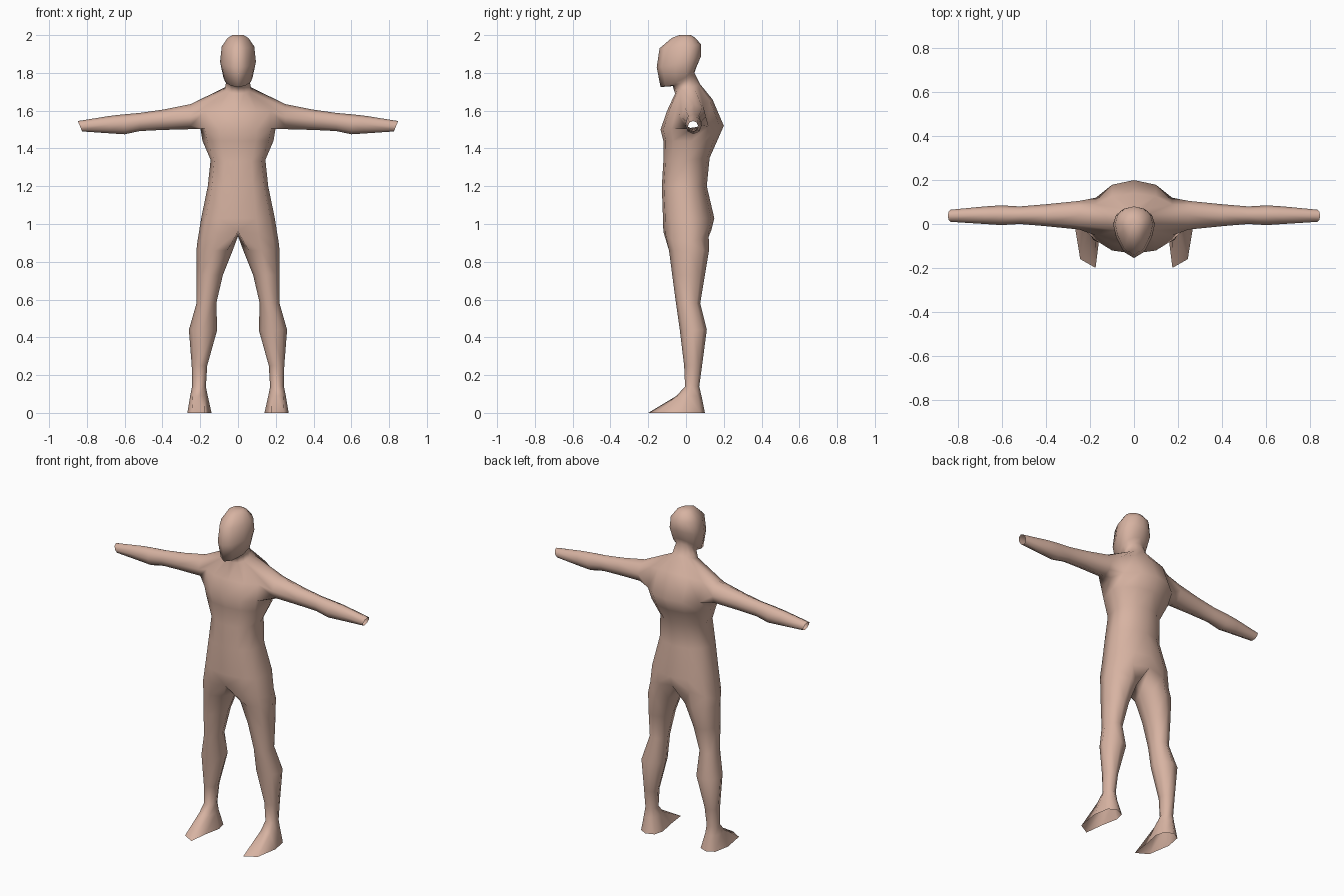
import bpy, bmesh
from math import sin, cos, radians

if "Cube" in bpy.data.objects:
    bpy.data.objects.remove(bpy.data.objects["Cube"])

bm = bmesh.new()


def half_ring(zf, zb, w, yf, yb, yc, e=0.6, drop=0.0, skip=()):
    """Half cross-section from front centre (0) round the side (3) to back centre (6)."""
    out = []
    for i in range(7):
        a = radians(-90 + 30 * i)
        s, c = sin(a), cos(a)
        y = yc + (yf - yc) * abs(s) ** e if s < 0 else yc + (yb - yc) * s
        z = zf + (zb - zf) * (s + 1) / 2 - drop * c * c
        x = 0 if i in (0, 6) else w * c
        out.append(None if i in skip else bm.verts.new((x, y, z)))
    return out


def bridge(a, b, closed=False):
    """Quads between two rings; gaps (None) stay open."""
    n = len(a)
    for i in range(n if closed else n - 1):
        q = (a[i], a[(i + 1) % n], b[(i + 1) % n], b[i])
        if None not in q:
            bm.faces.new(q)


# Torso, hip to armpit
torso = [half_ring(*r) for r in (
    (0.96, 0.97, 0.215, -0.12, 0.135, 0.02, 0.6, 0.06),
    (1.03, 1.03, 0.195, -0.122, 0.15, 0.02),
    (1.20, 1.20, 0.16, -0.128, 0.11, 0.0),
    (1.33, 1.35, 0.145, -0.12, 0.125, 0.01),
    (1.44, 1.44, 0.188, -0.12, 0.165, 0.03),
    (1.50, 1.52, 0.20, -0.135, 0.20, 0.04))]
for a, b in zip(torso, torso[1:]):
    bridge(a, b)
hip, chest = torso[0], torso[-1]

# Shoulders, left open at the side for the arm
mid = half_ring(1.60, 1.66, 0.20, -0.10, 0.14, 0.04, 0.6, 0.02, (3,))
neck = half_ring(1.69, 1.74, 0.07, -0.058, 0.075, 0.01, 0.8)
bridge(chest, mid)
bridge(mid, neck)

# Neck and head
prev = neck
for r in ((1.73, 1.80, 0.06, -0.07, 0.045, 0.0),
          (1.725, 1.83, 0.078, -0.135, 0.055, 0.0),
          (1.83, 1.89, 0.095, -0.155, 0.08, 0.0),
          (1.93, 1.95, 0.086, -0.14, 0.08, 0.0),
          (1.985, 1.985, 0.055, -0.075, 0.05, 0.0),
          (2.0, 2.0, 0.03, -0.035, 0.025, 0.0)):
    ring = half_ring(*r, 1.4)
    bridge(prev, ring)
    prev = ring
bm.faces.new(prev)

# Arm: opening loop, then eight-sided rings out to the open wrist
prev = [chest[2], chest[3], chest[4], mid[4], neck[4], neck[3], neck[2], mid[2]]
for xb, xt, y0, y1, z0, z1 in (
        (0.25, 0.25, -0.025, 0.105, 1.502, 1.635),
        (0.40, 0.40, -0.01, 0.09, 1.498, 1.605),
        (0.52, 0.52, 0.0, 0.08, 1.492, 1.588),
        (0.60, 0.61, -0.005, 0.085, 1.475, 1.58),
        (0.68, 0.68, 0.0, 0.08, 1.48, 1.572),
        (0.825, 0.848, 0.01, 0.065, 1.49, 1.545)):
    ring = []
    for i in range(8):
        a = radians(-135 + 45 * i)
        u, v = (1 + cos(a + radians(90))) / 2, 0
        u = (1 + sin(radians(45 * (i - 1)))) / 2
        v = (1 - cos(radians(45 * (i - 1)))) / 2
        ring.append(bm.verts.new((xb + (xt - xb) * v, y0 + (y1 - y0) * u, z0 + (z1 - z0) * v)))
    bridge(prev, ring, True)
    prev = ring

# Leg: hip half ring plus a crotch point, then eight-sided rings down
prev = hip + [bm.verts.new((0, 0.02, 0.935))]
for z, x0, x1, y0, y1 in (
        (0.86, 0.028, 0.22, -0.09, 0.122),
        (0.73, 0.08, 0.22, -0.073, 0.10),
        (0.58, 0.115, 0.22, -0.053, 0.075),
        (0.44, 0.11, 0.26, -0.033, 0.11),
        (0.25, 0.163, 0.245, -0.01, 0.085),
        (0.14, 0.17, 0.243, -0.005, 0.07),
        (0.09, 0.16, 0.253, -0.05, 0.082)):
    ring = []
    for i in range(8):
        a = radians(45 * (i - 3))
        ring.append(bm.verts.new(((x0 + x1) / 2 + (x1 - x0) / 2 * cos(a),
                                  (y0 + y1) / 2 + (y1 - y0) / 2 * sin(a), z)))
    bridge(prev, ring, True)
    prev = ring

# Foot outline on the ground, open underneath
foot = [bm.verts.new((x, y, 0)) for x, y in (
    (0.16, -0.08), (0.175, -0.20), (0.245, -0.16), (0.268, -0.02),
    (0.25, 0.075), (0.205, 0.10), (0.155, 0.08), (0.14, 0.02))]
bridge(prev, foot, True)

bmesh.ops.recalc_face_normals(bm, faces=bm.faces)
for f in bm.faces:
    f.smooth = True
mesh = bpy.data.meshes.new("body")
bm.to_mesh(mesh)
bm.free()

body = bpy.data.objects.new("body", mesh)
bpy.context.collection.objects.link(body)
mirror = body.modifiers.new("mirror", 'MIRROR')
mirror.use_clip = True
mirror.merge_threshold = 0.001

skin = bpy.data.materials.new("skin")
skin.diffuse_color = (0.68, 0.45, 0.36, 1)
skin.use_nodes = True
skin.node_tree.nodes["Principled BSDF"].inputs["Base Color"].default_value = skin.diffuse_color
mesh.materials.append(skin)
